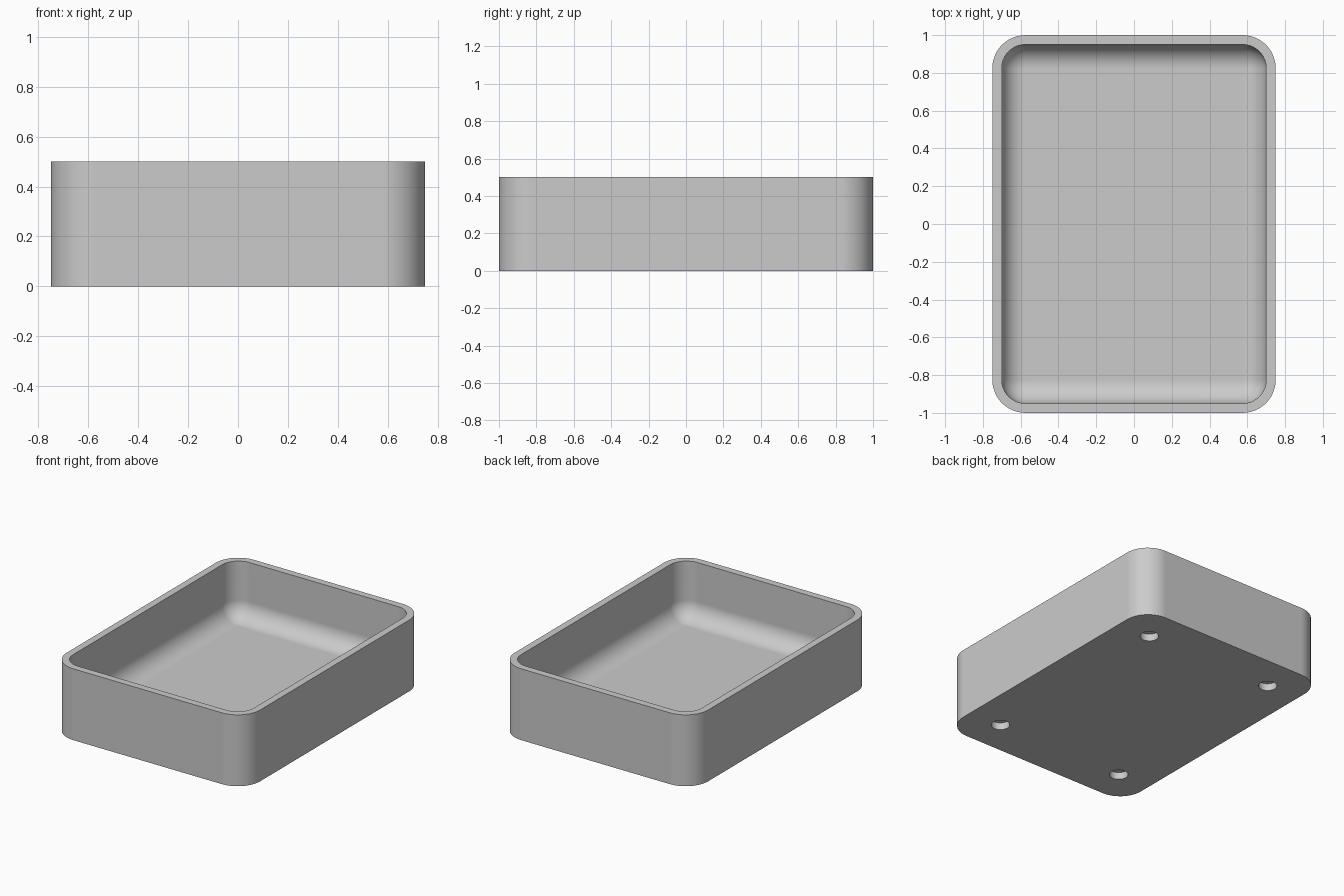
import bpy
import bmesh
from math import sin, cos, pi

if "Cube" in bpy.data.objects:
    bpy.data.objects.remove(bpy.data.objects["Cube"], do_unlink=True)

# Overall dimensions
HALF_X, HALF_Y, HEIGHT = 0.75, 1.0, 0.5
WALL, FLOOR = 0.05, 0.1
OUTER_R = 0.175        # outer upright corners
INNER_R = OUTER_R - WALL   # inner upright corners and the floor fillet
STEPS = 12             # segments per quarter round
HOLE_R, HOLE_DEPTH = 0.06, 0.05
HOLE_X, HOLE_Y = 0.5, 0.75

bm = bmesh.new()


def rounded_loop(inset, radius, z):
    """Vertex ring of a rounded rectangle, inset from the outer size."""
    cx, cy = HALF_X - inset - radius, HALF_Y - inset - radius
    ring = []
    for quarter, (sx, sy) in enumerate([(1, 1), (-1, 1), (-1, -1), (1, -1)]):
        for i in range(STEPS + 1):
            a = (quarter + i / STEPS) * pi / 2
            ring.append(bm.verts.new((sx * cx + radius * cos(a),
                                      sy * cy + radius * sin(a), z)))
    return ring


def circle_loop(x, y, z, count=32):
    return [bm.verts.new((x + HOLE_R * cos(2 * pi * i / count),
                          y + HOLE_R * sin(2 * pi * i / count), z))
            for i in range(count)]


def bridge(a, b):
    n = len(a)
    for i in range(n):
        j = (i + 1) % n
        bm.faces.new((a[i], a[j], b[j], b[i]))


def ring_edges(ring):
    return [bm.edges.get((ring[i - 1], ring[i])) for i in range(len(ring))]


# Outer wall, rim and straight inner wall, then the floor fillet
base = rounded_loop(0, OUTER_R, 0)
rings = [base,
         rounded_loop(0, OUTER_R, HEIGHT),
         rounded_loop(WALL, INNER_R, HEIGHT)]
for i in range(STEPS + 1):
    t = i / STEPS * pi / 2
    shrink = INNER_R * (1 - cos(t))
    rings.append(rounded_loop(WALL + shrink, INNER_R - shrink,
                              FLOOR + INNER_R * (1 - sin(t))))
for a, b in zip(rings, rings[1:]):
    bridge(a, b)

# Inner floor, from the four corner points of the last ring
bm.faces.new(rings[-1])

# Four round blind recesses in the underside
underside = ring_edges(base)
for sx in (-1, 1):
    for sy in (-1, 1):
        mouth = circle_loop(sx * HOLE_X, sy * HOLE_Y, 0)
        end = circle_loop(sx * HOLE_X, sy * HOLE_Y, HOLE_DEPTH)
        bridge(mouth, end)
        bm.faces.new(end)
        underside += ring_edges(mouth)
bmesh.ops.triangle_fill(bm, use_beauty=True, edges=underside, normal=(0, 0, -1))

bmesh.ops.remove_doubles(bm, verts=bm.verts[:], dist=0.0001)
bmesh.ops.recalc_face_normals(bm, faces=bm.faces[:])

mesh = bpy.data.meshes.new("tray")
bm.to_mesh(mesh)
bm.free()
tray = bpy.data.objects.new("tray", mesh)
bpy.context.collection.objects.link(tray)

# Single plain grey
grey = bpy.data.materials.new("light_grey")
grey.use_nodes = True
colour = (0.6, 0.6, 0.6, 1)
grey.diffuse_color = colour
grey.node_tree.nodes["Principled BSDF"].inputs["Base Color"].default_value = colour
mesh.materials.append(grey)

# Smooth rounds with crisp rim and base edges
bpy.ops.object.select_all(action="DESELECT")
tray.select_set(True)
bpy.context.view_layer.objects.active = tray
bpy.ops.object.shade_smooth_by_angle()
normals = tray.modifiers.new("flat_face_normals", "WEIGHTED_NORMAL")
normals.keep_sharp = True
